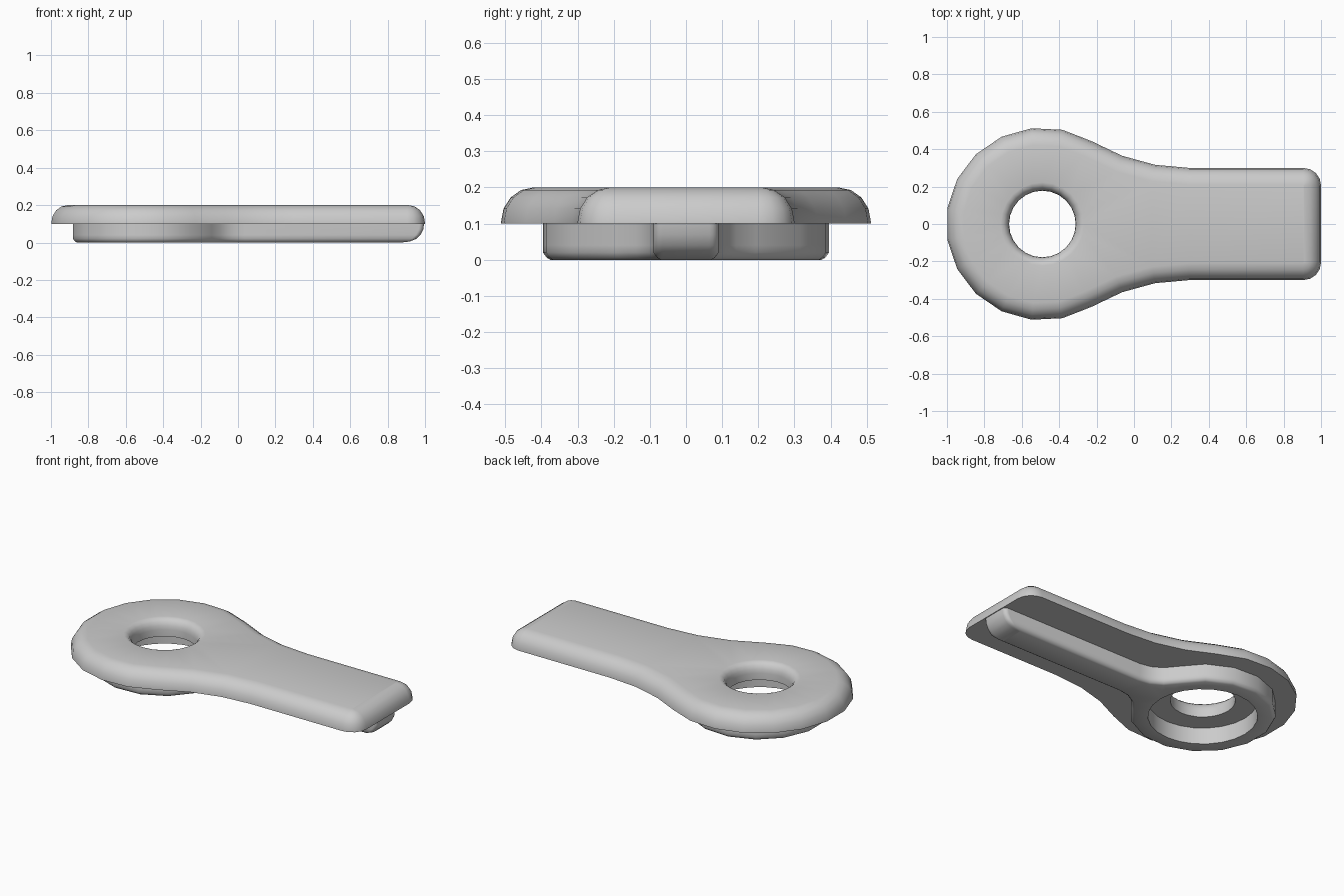
import bpy, bmesh
from math import sin, cos, atan2, sqrt, pi, radians

if "Cube" in bpy.data.objects:
    bpy.data.objects.remove(bpy.data.objects["Cube"])

HEAD_X = -0.49

grey = bpy.data.materials.new("plain grey")
grey.use_nodes = True
colour = (0.6, 0.6, 0.6, 1)
grey.diffuse_color = colour
grey.node_tree.nodes["Principled BSDF"].inputs["Base Color"].default_value = colour


def arc(cx, cy, r, a0, a1, steps):
    return [(cx + r * cos(a0 + (a1 - a0) * i / steps),
             cy + r * sin(a0 + (a1 - a0) * i / steps)) for i in range(steps + 1)]


def paddle(head_r, half_w, neck_r, end_x, corner_r, inset=0.0):
    """Round head, concave neck and straight handle, shrunk by inset."""
    nx = HEAD_X + sqrt((head_r + neck_r) ** 2 - (half_w + neck_r) ** 2)
    ny = half_w + neck_r
    a = atan2(ny, nx - HEAD_X)
    corner = arc(end_x - corner_r, half_w - corner_r,
                 corner_r - inset, 0, pi / 2, 4)
    neck = arc(nx, ny, neck_r + inset, 1.5 * pi, pi + a, 3)
    head = arc(HEAD_X, 0, head_r - inset, a, 2 * pi - a, 13)
    half = corner + neck[:-1]
    return half + head + [(x, -y) for x, y in reversed(half)]


def circle(r):
    return arc(HEAD_X, 0, r, 0, 2 * pi, 24)[:-1]


def holed_part(name, outer, inner, caps):
    """Loft outer and inner stacks of (outline, z); caps lists levels to fill."""
    bm = bmesh.new()
    rims = []
    for stack in (outer, inner):
        loops = [[bm.verts.new((x, y, z)) for x, y in pts] for pts, z in stack]
        for low, high in zip(loops, loops[1:]):
            for i in range(len(low)):
                bm.faces.new((low[i - 1], low[i], high[i], high[i - 1]))
        rims.append((loops[0], loops[-1]))
    for level in caps:
        edges = []
        for rim in rims:
            loop = rim[level]
            edges += [bm.edges.get((loop[i - 1], loop[i])) for i in range(len(loop))]
        bmesh.ops.triangle_fill(bm, use_beauty=True, edges=edges)
    bmesh.ops.recalc_face_normals(bm, faces=bm.faces)
    mesh = bpy.data.meshes.new(name)
    bm.to_mesh(mesh)
    bm.free()
    mesh.materials.append(grey)
    obj = bpy.data.objects.new(name, mesh)
    bpy.context.collection.objects.link(obj)
    bpy.ops.object.select_all(action='DESELECT')
    obj.select_set(True)
    bpy.context.view_layer.objects.active = obj
    bpy.ops.object.shade_smooth_by_angle(angle=radians(35))
    return obj


# Upper plate: rounded top edge and a flared hole
steps = [i * pi / 8 for i in range(5)]
plate_outer = [(paddle(0.515, 0.3, 1.026, 1.0, 0.095, 0.09 * (1 - cos(t))),
                0.105 + 0.095 * sin(t)) for t in steps]
plate_outer.insert(0, (plate_outer[0][0], 0.1))
plate_hole = [(circle(0.178), 0.1)] + [
    (circle(0.178 + 0.045 * (1 - cos(t))), 0.14 + 0.06 * sin(t)) for t in steps]
holed_part("upper_plate", plate_outer, plate_hole, (0, -1))

# Lower ring and rib: softened bottom edge, rib end curling up to the plate
rib_outer = []
for z in (0, 0.006, 0.02, 0.04, 0.07, 0.1):
    soft = 0.02 * (1 - min(z / 0.02, 1)) ** 2
    end = 0.895 + 0.1 * sqrt(1 - (1 - z / 0.1) ** 2)
    rib_outer.append((paddle(0.4, 0.09, 0.2, end, 0.025, soft), z))
holed_part("lower_ring_and_rib", rib_outer,
           [(circle(0.3), 0), (circle(0.3), 0.1)], (0,))
